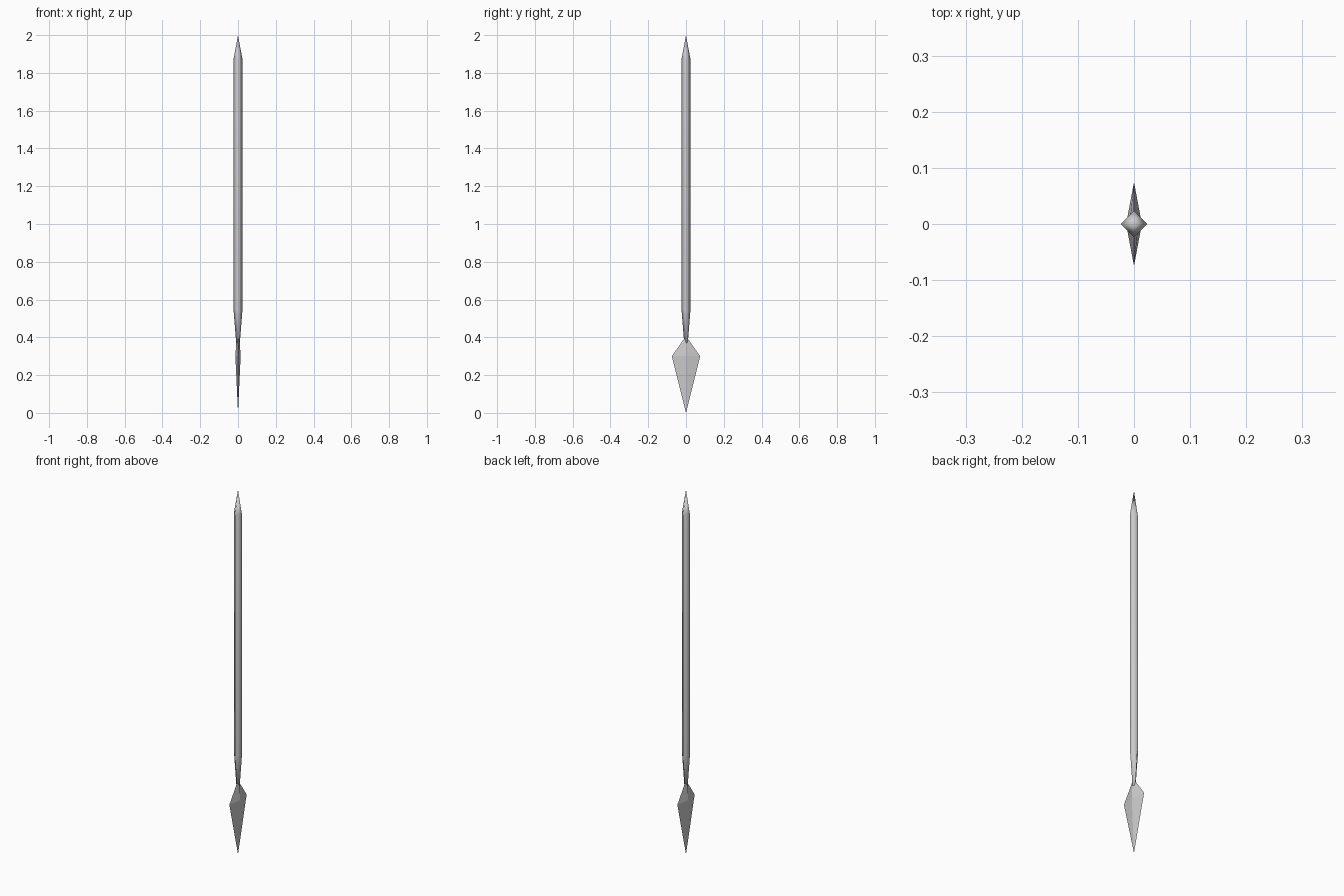
import bpy, bmesh

if "Cube" in bpy.data.objects:
    bpy.data.objects.remove(bpy.data.objects["Cube"])


def lofted(name, rings):
    """Four-sided diamond sections (z, half_x, half_y), zero size makes a point."""
    bm = bmesh.new()
    loops = []
    for z, rx, ry in rings:
        if rx == 0 and ry == 0:
            loops.append([bm.verts.new((0, 0, z))] * 4)
        else:
            loops.append([bm.verts.new(p) for p in
                          ((rx, 0, z), (0, ry, z), (-rx, 0, z), (0, -ry, z))])
    for low, high in zip(loops, loops[1:]):
        for i in range(4):
            j = (i + 1) % 4
            corners = dict.fromkeys((low[i], low[j], high[j], high[i]))
            bm.faces.new(list(corners))
    for end in (loops[0], loops[-1]):
        if end[0] != end[1]:
            bm.faces.new(end)
    bmesh.ops.recalc_face_normals(bm, faces=bm.faces)
    mesh = bpy.data.meshes.new(name)
    bm.to_mesh(mesh)
    bm.free()
    obj = bpy.data.objects.new(name, mesh)
    bpy.context.collection.objects.link(obj)
    return obj


# Square shaft with pointed butt and narrowing socket, softly shaded
shaft = lofted("shaft", [(0.30, 0.004, 0.004), (0.55, 0.024, 0.024),
                         (1.87, 0.024, 0.024), (2.0, 0, 0)])
for face in shaft.data.polygons:
    face.use_smooth = True

# Leaf-shaped blade with a central ridge on both sides
lofted("blade", [(0.0, 0, 0), (0.30, 0.014, 0.075), (0.395, 0.008, 0.008)])
